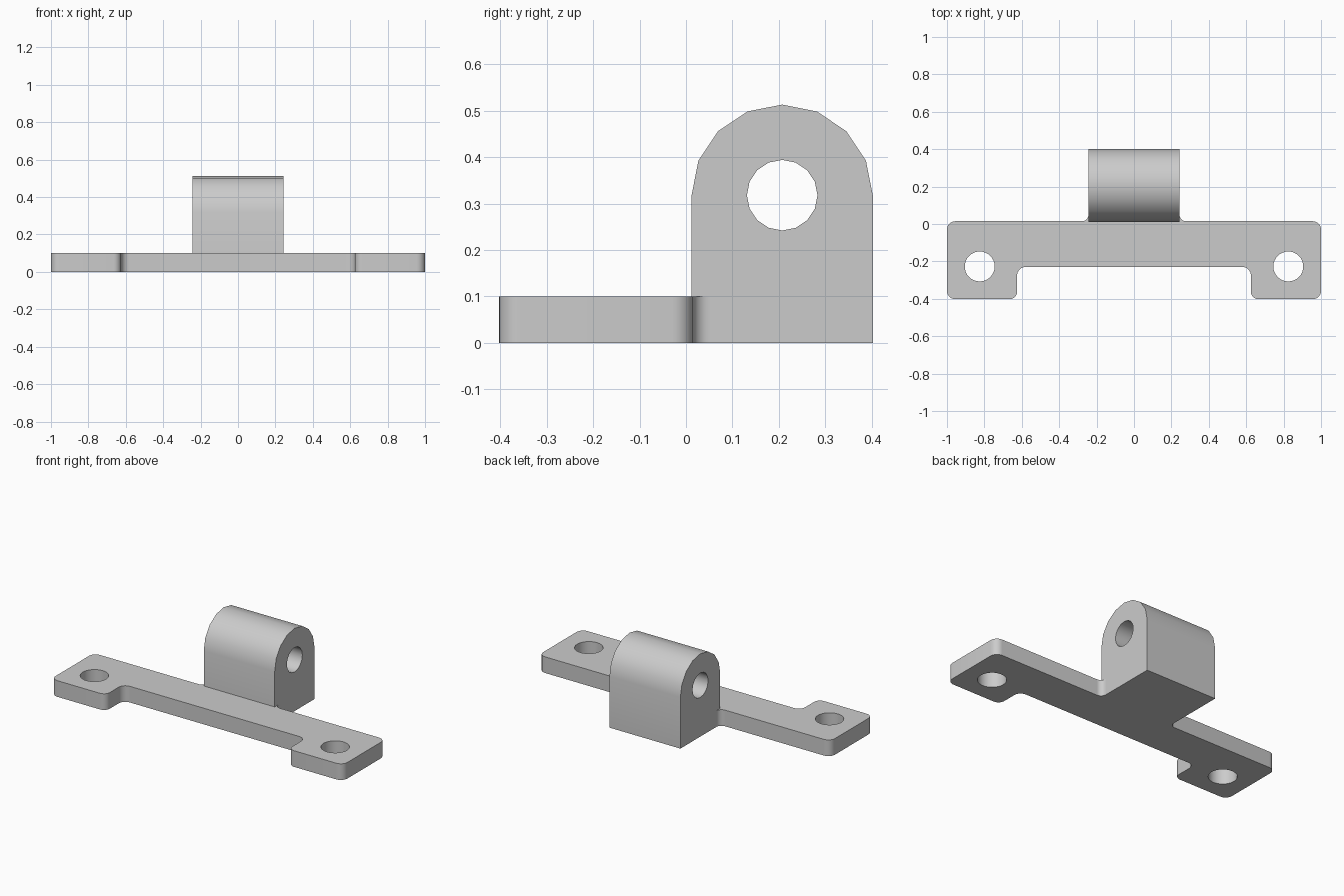
import bpy, bmesh
from math import sin, cos, pi
from mathutils import Vector, Matrix

cube = bpy.data.objects.get("Cube")
if cube:
    bpy.data.objects.remove(cube, do_unlink=True)

grey = bpy.data.materials.new("plain grey")
grey.use_nodes = True
grey.diffuse_color = (0.6, 0.6, 0.6, 1)
grey.node_tree.nodes["Principled BSDF"].inputs["Base Color"].default_value = (0.6, 0.6, 0.6, 1)


def arc(cx, cy, r, start, end, steps):
    """Points along an arc, both ends included."""
    return [(cx + r * cos(start + (end - start) * i / steps),
             cy + r * sin(start + (end - start) * i / steps)) for i in range(steps + 1)]


def circle(cx, cy, r, sides):
    return arc(cx, cy, r, 0, 2 * pi, sides)[:-1]


def fillet(corners, steps=8):
    """Round each (x, y, radius) right-angle corner of an open outline."""
    out = []
    for i, (x, y, r) in enumerate(corners):
        if r == 0:
            out.append((x, y))
            continue
        p = Vector((x, y))
        a = (Vector(corners[i - 1][:2]) - p).normalized() * r
        b = (Vector(corners[(i + 1) % len(corners)][:2]) - p).normalized() * r
        for k in range(steps + 1):
            t = k / steps * pi / 2
            out.append(tuple(p + a * (1 - sin(t)) + b * (1 - cos(t))))
    return out


def prism(name, loops, depth, matrix=Matrix()):
    """Extrude an outline with holes."""
    bm = bmesh.new()
    for loop in loops:
        vs = [bm.verts.new((x, y, 0)) for x, y in loop]
        for i, v in enumerate(vs):
            bm.edges.new((vs[i - 1], v))
    bmesh.ops.triangle_fill(bm, edges=bm.edges[:], use_beauty=True)
    ext = bmesh.ops.extrude_face_region(bm, geom=bm.faces[:])["geom"]
    moved = [g for g in ext if isinstance(g, bmesh.types.BMVert)]
    bmesh.ops.translate(bm, verts=moved, vec=(0, 0, depth))
    bmesh.ops.transform(bm, matrix=matrix, verts=bm.verts[:])
    bmesh.ops.recalc_face_normals(bm, faces=bm.faces[:])
    mesh = bpy.data.meshes.new(name)
    bm.to_mesh(mesh)
    bm.free()
    mesh.materials.append(grey)
    ob = bpy.data.objects.new(name, mesh)
    bpy.context.collection.objects.link(ob)
    bpy.ops.object.select_all(action="DESELECT")
    ob.select_set(True)
    bpy.context.view_layer.objects.active = ob
    bpy.ops.object.shade_smooth_by_angle()
    return ob


# Mounting plate: right half outline, mirrored, with two screw holes
half_w, front, back = 0.243, 0.012, 0.402
half = [(0.625, -0.23, 0.045), (0.625, -0.402, 0.04), (1, -0.402, 0.045),
        (1, 0.015, 0.045), (half_w, 0.015, 0.035), (half_w, 0.055, 0),
        (half_w, front, 0)]
outline = half + [(-x, y, r) for x, y, r in reversed(half)]
holes = [circle(s * 0.825, -0.227, 0.08, 32) for s in (-1, 1)]
prism("mounting_plate", [fillet(outline)] + holes, 0.1)

# Hinge knuckle: arched block with a pin hole, extruded along x
mid, axis_z, radius = (front + back) / 2, 0.318, (back - front) / 2
profile = [(front, 0), (back, 0)] + arc(mid, axis_z, radius, 0, pi, 8)
to_side = Matrix(((0, 0, 1, -half_w), (1, 0, 0, 0), (0, 1, 0, 0), (0, 0, 0, 1)))
prism("hinge_knuckle", [profile, circle(mid, axis_z, 0.076, 16)], half_w * 2, to_side)
